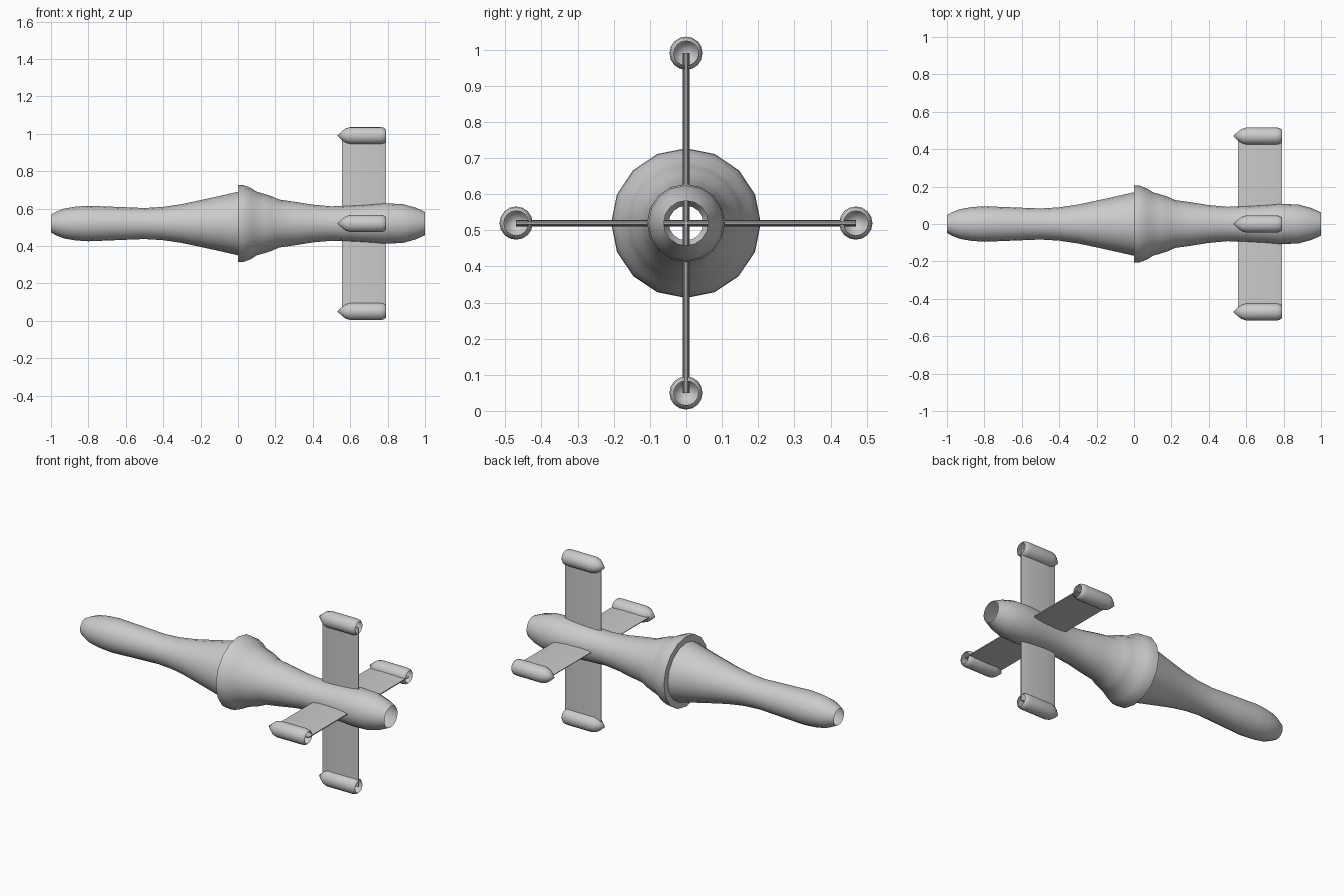
import bpy, bmesh, math
from mathutils import Matrix, Vector

if "Cube" in bpy.data.objects:
    bpy.data.objects.remove(bpy.data.objects["Cube"])

AXIS_Z = 0.52
POD_OFFSET = 0.47

grey = bpy.data.materials.new("light grey")
grey.use_nodes = True
grey.diffuse_color = (0.6, 0.6, 0.6, 1)
grey.node_tree.nodes["Principled BSDF"].inputs["Base Color"].default_value = (0.6, 0.6, 0.6, 1)


def finish(bm, name, angle):
    bmesh.ops.recalc_face_normals(bm, faces=bm.faces)
    mesh = bpy.data.meshes.new(name)
    bm.to_mesh(mesh)
    bm.free()
    mesh.materials.append(grey)
    obj = bpy.data.objects.new(name, mesh)
    bpy.context.collection.objects.link(obj)
    bpy.ops.object.select_all(action='DESELECT')
    obj.select_set(True)
    bpy.context.view_layer.objects.active = obj
    bpy.ops.object.shade_smooth_by_angle(angle=math.radians(angle))
    return obj


def lathe(name, profile, center, sides=16):
    """Open shell turned around the x axis from (x, radius) points."""
    bm = bmesh.new()
    rings = []
    for x, r in profile:
        ring = []
        for i in range(sides):
            a = math.tau * i / sides
            ring.append(bm.verts.new(center + Vector((x, r * math.cos(a), r * math.sin(a)))))
        rings.append(ring)
    for a, b in zip(rings, rings[1:]):
        for i in range(sides):
            j = (i + 1) % sides
            bm.faces.new((a[i], a[j], b[j], b[i]))
    bmesh.ops.remove_doubles(bm, verts=bm.verts, dist=1e-5)
    return finish(bm, name, 50)


# Hull: slim nose, stepped collar and tail, open at both ends
hull = [(-1, .048), (-.97, .064), (-.93, .08), (-.87, .09), (-.8, .095), (-.65, .089),
        (-.5, .083), (-.4, .089), (-.3, .104), (-.2, .125), (-.1, .147), (0, .17),
        (0, .207), (.03, .205), (.07, .19), (.1, .17), (.14, .159), (.18, .146),
        (.22, .128), (.3, .117), (.4, .101), (.5, .092), (.6, .096), (.7, .102),
        (.78, .108), (.88, .104), (.95, .085), (1, .062)]
lathe("hull", hull, Vector((0, 0, AXIS_Z)))

# Four pods: pointed front, open rear
pod = [(.53, 0), (.56, .027), (.575, .038), (.6, .046), (.76, .046), (.78, .043), (.79, .034)]
for name, y, z in (("top", 0, 1), ("bottom", 0, -1), ("front", -1, 0), ("back", 1, 0)):
    lathe(name + "_pod", pod, Vector((0, y * POD_OFFSET, AXIS_Z + z * POD_OFFSET)))

# Two thin fins crossing through the hull, reaching the pod centres
section = [(.555, .002), (.59, .007), (.63, .009), (.72, .009), (.76, .007), (.79, .003)]
outline = section + [(x, -t) for x, t in reversed(section)]
for name, turn in (("vertical_fin", 0), ("horizontal_fin", 90)):
    bm = bmesh.new()
    base = bm.faces.new([bm.verts.new((x, t, -POD_OFFSET)) for x, t in outline])
    grown = bmesh.ops.extrude_face_region(bm, geom=[base])["geom"]
    moved = [v for v in grown if isinstance(v, bmesh.types.BMVert)]
    bmesh.ops.translate(bm, verts=moved, vec=(0, 0, 2 * POD_OFFSET))
    if not any(f.is_valid and all(v.co.z < 0 for v in f.verts) for f in bm.faces):
        bm.faces.new([v for v in bm.verts if v.co.z < 0])
    place = Matrix.Translation((0, 0, AXIS_Z)) @ Matrix.Rotation(math.radians(turn), 4, 'X')
    bmesh.ops.transform(bm, matrix=place, verts=bm.verts)
    finish(bm, name, 30)
